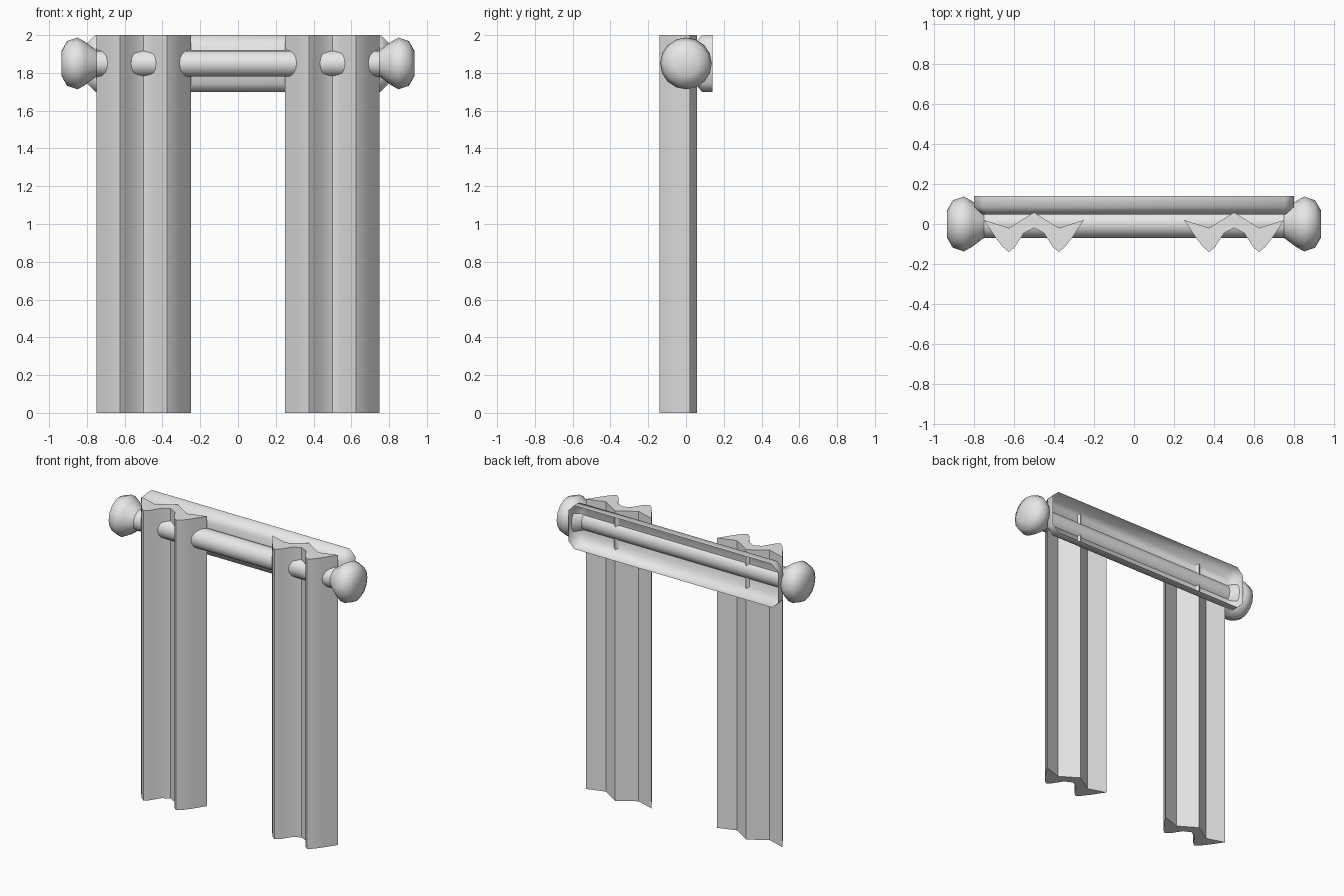
import bpy
import bmesh
from math import cos, sin, pi, radians

ROD_Z = 1.85

if "Cube" in bpy.data.objects:
    bpy.data.objects.remove(bpy.data.objects["Cube"])

# One plain grey for everything
grey = bpy.data.materials.new("plain grey")
grey.use_nodes = True
colour = (0.8, 0.8, 0.8, 1)
grey.diffuse_color = colour
grey.node_tree.nodes["Principled BSDF"].inputs["Base Color"].default_value = colour


def finish(name, bm, angle, fix_normals=True):
    """Turn a bmesh into a smooth shaded object."""
    if fix_normals:
        bmesh.ops.recalc_face_normals(bm, faces=bm.faces[:])
    mesh = bpy.data.meshes.new(name)
    bm.to_mesh(mesh)
    bm.free()
    mesh.materials.append(grey)
    ob = bpy.data.objects.new(name, mesh)
    bpy.context.collection.objects.link(ob)
    bpy.ops.object.select_all(action="DESELECT")
    ob.select_set(True)
    bpy.context.view_layer.objects.active = ob
    bpy.ops.object.shade_smooth_by_angle(angle=radians(angle))
    return ob


def loft(bm, rings, cap_start=True, cap_end=True):
    """Skin a list of equally sized closed point rings."""
    loops = [[bm.verts.new(p) for p in ring] for ring in rings]
    for a, b in zip(loops, loops[1:]):
        for i in range(len(a)):
            j = (i + 1) % len(a)
            bm.faces.new((a[i], a[j], b[j], b[i]))
    if cap_start:
        bm.faces.new(loops[0][::-1])
    if cap_end:
        bm.faces.new(loops[-1])


def circle(x, r, sides=16):
    """Ring around the rod axis."""
    return [(x, r * cos(2 * pi * i / sides), ROD_Z + r * sin(2 * pi * i / sides))
            for i in range(sides)]


def octagon(hx, hz, cut, y):
    """Rectangle with cut corners, upright in the xz plane."""
    quarter = [(hx, hz - cut), (hx - cut, hz)]
    half = quarter + [(-x, z) for x, z in reversed(quarter)]
    return [(x, y, ROD_Z + z) for x, z in half + [(-x, -z) for x, z in half]]


# Curtains: folded section, mirrored about its centre, extruded to full height
front = [(0, -.02), (.05, -.045), (.095, -.115), (.125, -.14),
         (.155, -.115), (.19, -.07), (.25, .02)]
back = [(.125, -.02), (0, .058)]
half = front + back
section = half + [(-x, y) for x, y in reversed(half[1:-1])]
for side, centre in (("left", .5), ("right", -.5)):
    bm = bmesh.new()
    loft(bm, [[(centre + x, y, z) for x, y in section] for z in (0, 2)])
    finish(side + "_curtain", bm, 40)

# Rod
bm = bmesh.new()
loft(bm, [circle(-.8, .07), circle(.8, .07)])
finish("curtain_rod", bm, 40)

# Faceted knobs on both rod ends
knob = [(.75, .07), (.81, .115), (.85, .137), (.905, .118), (.935, .065)]
for side, s in (("left", 1), ("right", -1)):
    bm = bmesh.new()
    loft(bm, [circle(s * x, r) for x, r in knob])
    finish(side + "_knob", bm, 50)

# Shallow pelmet tray behind the rod, open at the back
bm = bmesh.new()
loft(bm, [octagon(.8, .15, .045, .14), octagon(.8, .15, .045, .085),
          octagon(.755, .107, .03, .047)], cap_start=False)
finish("pelmet_tray", bm, 60)
